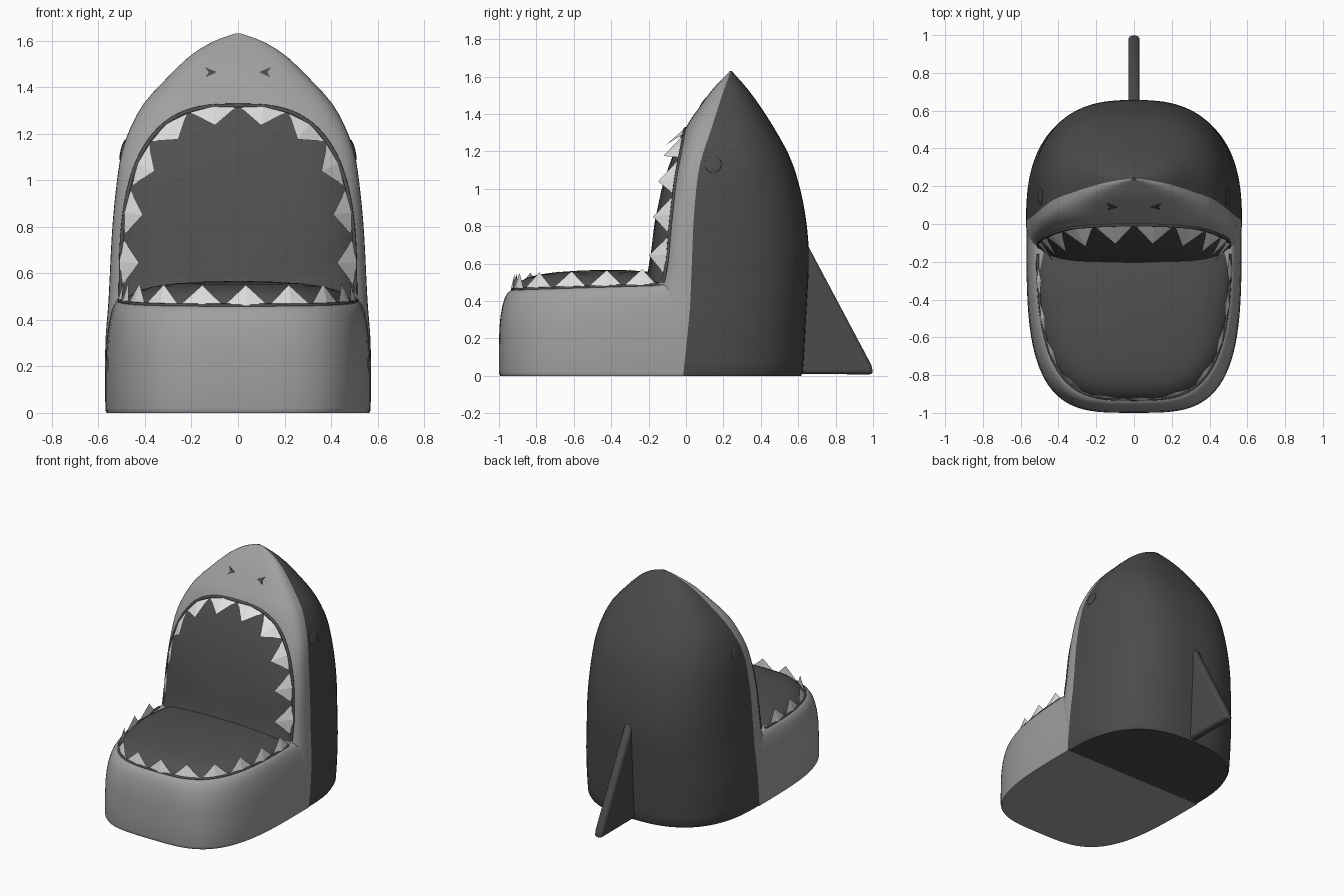
import bpy, bmesh, math
from mathutils import Vector

if "Cube" in bpy.data.objects:
    bpy.data.objects.remove(bpy.data.objects["Cube"])


def material(name, v):
    m = bpy.data.materials.new(name)
    m.diffuse_color = (v, v, v, 1)
    m.use_nodes = True
    m.node_tree.nodes["Principled BSDF"].inputs["Base Color"].default_value = m.diffuse_color
    return m


LIGHT = material("light grey", 0.35)
DARK = material("dark grey", 0.07)
PAD = material("mouth grey", 0.08)
WHITE = material("tooth white", 0.75)


def finish(name, bm, mats, angle=40):
    bmesh.ops.recalc_face_normals(bm, faces=bm.faces)
    me = bpy.data.meshes.new(name)
    bm.to_mesh(me)
    bm.free()
    ob = bpy.data.objects.new(name, me)
    bpy.context.collection.objects.link(ob)
    for m in mats:
        me.materials.append(m)
    if angle:
        bpy.ops.object.select_all(action='DESELECT')
        ob.select_set(True)
        bpy.context.view_layer.objects.active = ob
        bpy.ops.object.shade_smooth_by_angle(angle=math.radians(angle))
    return ob


def spline(*pts):
    """Smooth function of height through (height, value) points."""
    def slope(i):
        a, b = pts[max(i - 1, 0)], pts[min(i + 1, len(pts) - 1)]
        return (b[1] - a[1]) / (b[0] - a[0])

    def f(z):
        z = min(max(z, pts[0][0]), pts[-1][0])
        i = max(k for k in range(len(pts) - 1) if pts[k][0] <= z)
        (z0, v0), (z1, v1) = pts[i], pts[i + 1]
        d = z1 - z0
        t = (z - z0) / d
        return (v0 * (2*t**3 - 3*t*t + 1) + slope(i) * d * (t**3 - 2*t*t + t)
                + v1 * (3*t*t - 2*t**3) + slope(i + 1) * d * (t**3 - t*t))
    return f


def half_oval(w, d, n, seg):
    """Half superellipse from +w round to -w, depth d."""
    out = []
    for i in range(seg + 1):
        a = math.pi * i / seg
        c, s = math.cos(a), max(math.sin(a), 0)
        out.append((math.copysign(w * abs(c) ** (2 / n), c), d * s ** (2 / n)))
    return out


def loft(rings, mat_of=None):
    bm = bmesh.new()
    vs = [[bm.verts.new(p) for p in r] for r in rings]
    n = len(rings[0])
    for a, b in zip(vs, vs[1:]):
        for j in range(n):
            k = (j + 1) % n
            f = bm.faces.new((a[j], a[k], b[k], b[j]))
            f.material_index = mat_of(j) if mat_of else 0
    for r in (vs[0], vs[-1]):
        f = bm.faces.new(r)
        f.material_index = mat_of(n - 1) if mat_of else 0
    return bm


# Body profiles by height: half width, colour split, front and back
width = spline((0, .56), (.02, .57), (.3, .57), (.48, .557), (.8, .54), (1.0, .52), (1.12, .5),
               (1.22, .465), (1.33, .405), (1.44, .305), (1.54, .2), (1.6, .1), (1.63, .015))
split = spline((0, -.015), (.35, .02), (.57, .03), (.89, .045), (1.13, .075),
               (1.32, .135), (1.52, .2), (1.63, .24))
front = spline((0, -.015), (.1, -.05), (.4, -.21), (.47, -.2), (.55, -.175), (.8, -.145), (1.0, -.105),
               (1.2, -.045), (1.34, .005), (1.42, .06), (1.53, .14), (1.63, .235))
back = spline((0, .615), (.02, .625), (.3, .642), (.62, .657), (.81, .645), (1.0, .61), (1.17, .555),
              (1.36, .45), (1.52, .34), (1.63, .245))
NF, NB = 3.3, 2.6


def face_y(x, z):
    """Front surface of the head."""
    r = min(abs(x) / width(z), 1)
    return split(z) - (split(z) - front(z)) * (1 - r ** NF) ** (1 / NF)


# Head: light face, dark back
SEG = 32
rings = []
for z in [0, .02] + [.08 + .05 * i for i in range(30)] + [1.565, 1.59, 1.61, 1.622, 1.63]:
    w, s = width(z), split(z)
    f = [(x, s - d, z) for x, d in half_oval(w, s - front(z), NF, SEG)]
    b = [(-x, s + d, z) for x, d in half_oval(w, back(z) - s, NB, SEG)]
    rings.append(f[:-1] + b[:-1])
finish("head", loft(rings, lambda j: 0 if j < SEG else 1), [LIGHT, DARK])


# Lower jaw, its rim a little lower at the front
def jaw_ring(inset, z):
    s = split(z)
    n = 3.6 - min(inset, .08) * 4
    return [(x, s - d, z + .016 * (z / .47) ** 4 * (.6 + s - d) / .5 * (z < .48 or .2))
            for x, d in half_oval(.57 - inset + min(inset, .07) * .2, 1 + s - inset, n, 48)]


finish("lower_jaw", loft([jaw_ring(*p) for p in (
    (.006, 0), (.002, .008), (0, .02), (0, .15), (.002, .25), (.008, .32), (.018, .38), (.031, .425),
    (.045, .452), (.06, .467), (.076, .472))]), [LIGHT], 35)

# Seat cushion
seat = []
for inset, z in ((.073, .465), (.08, .479), (.11, .505), (.15, .527), (.21, .543), (.3, .555),
                 (.42, .562), (.54, .565), (.583, .565)):
    seat.append([(x, y, z - .02 * max(0, (y + .45) / .3) ** 2) for x, y, z in jaw_ring(inset, z)])
finish("seat_cushion", loft(seat), [PAD])

# Backrest cushion inside the mouth arch
arch = [(x, .5 + d) for x, d in half_oval(.503, .82, 2.9, 48)]
pad = []
for t in (1, .985, .96, .92, .86, .75, .6, .4, .2, .02):
    pad.append([(x * t, face_y(x * t, .5 + (z - .5) * t) - .004 - .022 * (1 - t ** 6),
                 .5 + (z - .5) * t) for x, z in arch])
finish("backrest_cushion", loft(pad), [PAD])


# Gum lines along both mouth edges
def tube(name, pts, r, mat):
    cu = bpy.data.curves.new(name, 'CURVE')
    cu.dimensions = '3D'
    cu.bevel_depth = r
    cu.bevel_resolution = 2
    sp = cu.splines.new('POLY')
    sp.points.add(len(pts) - 1)
    for p, q in zip(sp.points, pts):
        p.co = (*q, 1)
    cu.materials.append(mat)
    bpy.context.collection.objects.link(bpy.data.objects.new(name, cu))


upper = [Vector((x, face_y(x, z), z)) for x, z in arch]
lower = [Vector(p) for p in jaw_ring(.072, .472) if p[1] < -.06]
tube("upper_gum", upper, .01, PAD)
tube("lower_gum", lower, .008, PAD)


# Teeth spaced evenly along each gum
def at_length(pts, d):
    for a, b in zip(pts, pts[1:]):
        step = (b - a).length
        if d <= step:
            return a.lerp(b, max(d, 0) / step)
        d -= step
    return pts[-1]


def teeth(name, pts, count, start, shift, lean):
    total = sum((b - a).length for a, b in zip(pts, pts[1:]))
    gap = (total - 2 * start) / count
    bm = bmesh.new()
    for i in range(count):
        d = start + shift + gap * (i + .5)
        a, b, p = (at_length(pts, d + o * gap * .49) for o in (-1, 1, 0))
        axis = lean(p, (b - a).normalized())
        thick = axis.cross(b - a).normalized() * .01
        p = (a + b + p) / 3
        base = [bm.verts.new(q) for q in (a, p + thick, b, p - thick)]
        tip = bm.verts.new(p + axis)
        for k in range(4):
            bm.faces.new((base[k], base[(k + 1) % 4], tip))
        bm.faces.new(base)
    finish(name, bm, [WHITE], 0)


def upper_lean(p, t):
    n = Vector((t.z, 0, -t.x)).normalized()
    if n.dot(Vector((p.x, 0, p.z - .8))) > 0:
        n = -n
    return n * .075 + Vector((0, -.1, 0))


teeth("upper_teeth", upper, 10, .04, 0, upper_lean)
teeth("lower_teeth", lower, 11, .02, -.035,
      lambda p, t: Vector((-p.x * .03, .01, .088)))

# Eyes and nostrils
for side, label in ((-1, "left"), (1, "right")):
    y, z = .145, 1.13
    r = (y - split(z)) / (back(z) - split(z))
    x = width(z) * (1 - r ** NB) ** (1 / NB)
    bpy.ops.mesh.primitive_uv_sphere_add(segments=24, ring_count=12, location=(side * x, y, z),
                                         rotation=(0, -side * .25, 0))
    eye = bpy.context.object
    eye.name = label + "_eye"
    eye.scale = (.008, .045, .045)
    eye.data.materials.append(DARK)
    bpy.ops.object.shade_smooth()

    bm = bmesh.new()
    outline = [(.143, 1.487), (.09, 1.465), (.138, 1.443), (.126, 1.465)]
    layers = [[bm.verts.new((side * px, face_y(px, pz) + o, pz)) for px, pz in outline]
              for o in (-.005, .004)]
    for k in range(4):
        m = (k + 1) % 4
        bm.faces.new((layers[0][k], layers[0][m], layers[1][m], layers[1][k]))
    for la in layers:
        bm.faces.new((la[0], la[1], la[3]))
        bm.faces.new((la[1], la[2], la[3]))
    finish(label + "_nostril", bm, [DARK], 0)

# Tail fin
bm = bmesh.new()
fin = [[bm.verts.new((x, y, z)) for y, z in ((.59, .01), (1.003, .008), (.99, .06), (.65, .7), (.59, .75))]
       for x in (-.03, .03)]
for k in range(5):
    m = (k + 1) % 5
    bm.faces.new((fin[0][k], fin[0][m], fin[1][m], fin[1][k]))
bm.faces.new(fin[0])
bm.faces.new(fin[1])
tail = finish("tail_fin", bm, [DARK], 50)
bev = tail.modifiers.new("round", 'BEVEL')
bev.width = .022
bev.segments = 4
